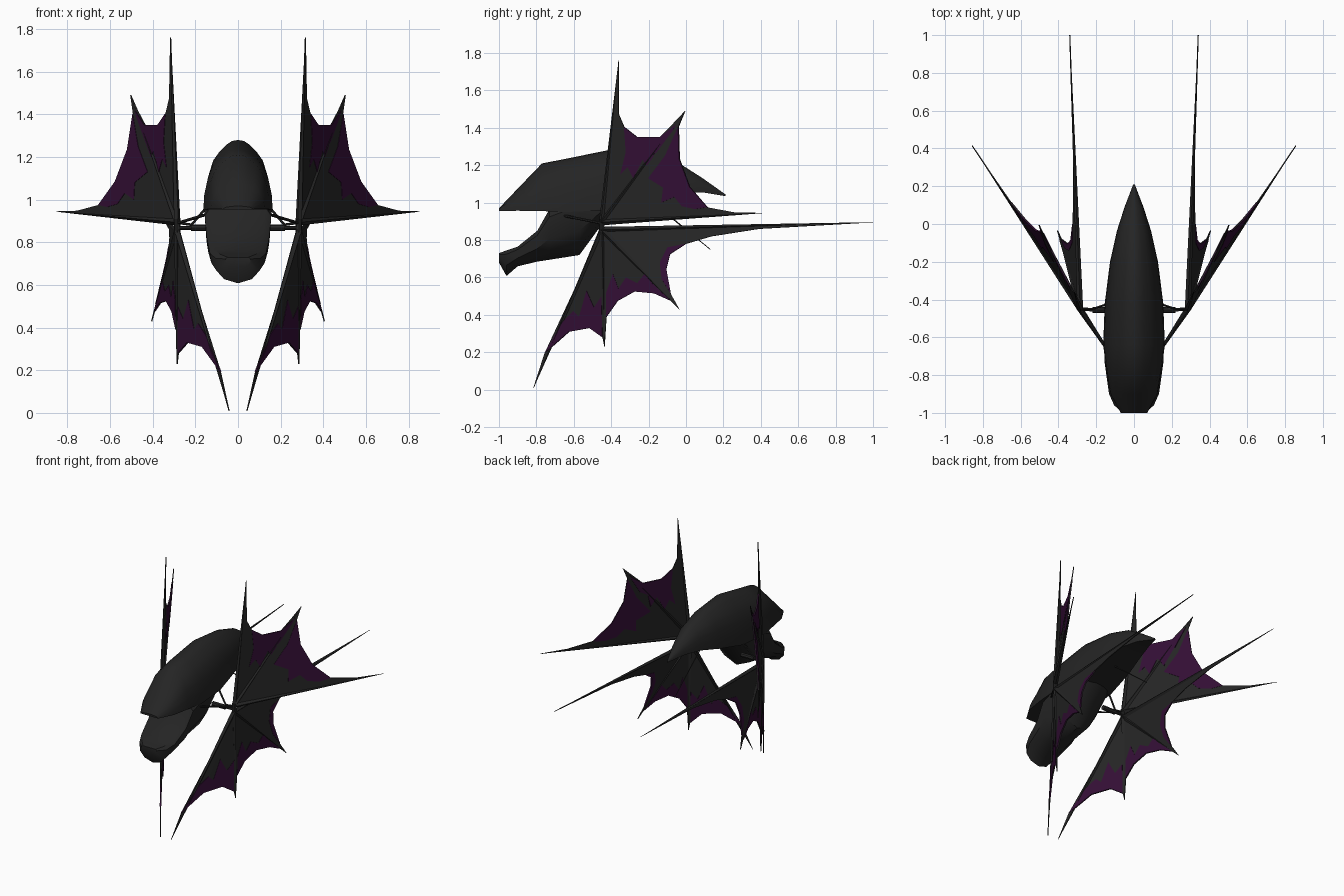
import bpy, bmesh, math
from mathutils import Vector

if "Cube" in bpy.data.objects:
    bpy.data.objects.remove(bpy.data.objects["Cube"])

def mat(name, r, g, b):
    m = bpy.data.materials.new(name)
    m.diffuse_color = (r, g, b, 1)
    m.use_nodes = True
    m.node_tree.nodes["Principled BSDF"].inputs["Base Color"].default_value = m.diffuse_color
    return m

BLACK = mat("charcoal", 0.018, 0.018, 0.018)
PURPLE = mat("dark purple", 0.033, 0.0045, 0.035)

def add(name, bm, m, angle=None):
    bmesh.ops.recalc_face_normals(bm, faces=bm.faces)
    me = bpy.data.meshes.new(name)
    bm.to_mesh(me)
    bm.free()
    me.materials.append(m)
    o = bpy.data.objects.new(name, me)
    bpy.context.collection.objects.link(o)
    if angle:
        bpy.ops.object.select_all(action='DESELECT')
        o.select_set(True)
        bpy.context.view_layer.objects.active = o
        bpy.ops.object.shade_smooth_by_angle(angle=math.radians(angle))
    return o

def loft(name, half, sections, m):
    """half: (x, z) fractions of the right half; sections: y, bottom, top, half width."""
    ring = half + [(-x, z) for x, z in reversed(half) if x > 0]
    bm = bmesh.new()
    rows = [[bm.verts.new((x * w, y, zb + z * (zt - zb))) for x, z in ring]
            for y, zb, zt, w in sections]
    n = len(ring)
    for a, b in zip(rows, rows[1:]):
        for i in range(n):
            j = (i + 1) % n
            bm.faces.new((a[i], a[j], b[j], b[i]))
    bm.faces.new(rows[0])
    bm.faces.new(rows[-1])
    return add(name, bm, m, 35)

def spike(name, a, b, r1, r2, sides=4):
    a, b = Vector(a), Vector(b)
    d = b - a
    bm = bmesh.new()
    bmesh.ops.create_cone(bm, cap_ends=True, segments=sides, radius1=r1, radius2=r2, depth=d.length)
    q = d.to_track_quat('Z', 'Y')
    for v in bm.verts:
        v.co = q @ v.co + (a + b) / 2
    return add(name, bm, BLACK)

def plate(name, tri, pts, thick, m, s):
    """Flat plate in the plane of tri, outlined by (y, z) points; s mirrors it."""
    h, a, b = (Vector(p) for p in tri)
    n = (a - h).cross(b - h)
    bm = bmesh.new()
    vs = []
    for y, z in pts:
        x = h.x - (n.y * (y - h.y) + n.z * (z - h.z)) / n.x
        vs.append(bm.verts.new((s * x, y, z)))
    f = bm.faces.new(vs)
    bmesh.ops.triangulate(bm, faces=[f])
    o = add(name, bm, m)
    mod = o.modifiers.new("thickness", 'SOLIDIFY')
    mod.thickness, mod.offset = thick, 0
    return o

# Upper hull
loft("upper_hull",
     [(0, 1), (.18, .985), (.35, .93), (.56, .83), (.75, .7), (.88, .5), (.97, .26), (1, 0), (0, .0)],
     [(-1.0, .955, .97, .07), (-.9, .957, 1.075, .125), (-.77, .955, 1.21, .147), (-.64, .95, 1.235, .163),
      (-.42, .96, 1.28, .155), (-.2, 1.01, 1.26, .127), (-.035, 1.05, 1.21, .09),
      (.09, 1.055, 1.13, .05), (.21, 1.035, 1.045, .004)], BLACK)

# Lower jaw
loft("lower_jaw",
     [(0, 1), (.82, 1), (1, .85), (.95, .42), (.62, .14), (0, 0)],
     [(-1.0, .68, .73, .06), (-.96, .608, .745, .105), (-.9, .66, .765, .132), (-.795, .685, .85, .147),
      (-.73, .695, .965, .156), (-.57, .72, 1.03, .158), (-.46, .87, 1.05, .152),
      (-.35, 1.0, 1.06, .135)], BLACK)

# Rear antenna under the tail
spike("tail_antenna", (0, -.2, 1.02), (0, .13, .75), .005, .002)

UP, LOW = (.285, -.45, .895), (.285, -.45, .855)
T1, T2, T3 = (.316, -.36, 1.76), (.503, -.005, 1.49), (.857, .415, .945)
A, B, C, D = (.34, 1.0, .895), (.405, -.035, .43), (.285, -.435, .23), (.042, -.815, .01)

# Wing panels: hub, tip, tip, scalloped edge, inner outline of the purple patch
PANELS = [
    ("upper_inner_web", UP, T1, T2,
     [(-.36, 1.475), (-.33, 1.405), (-.26, 1.35), (-.14, 1.35), (-.05, 1.42)], (1, 5),
     [(-.12, 1.29), (-.17, 1.26), (-.19, 1.17), (-.23, 1.23), (-.28, 1.13), (-.31, 1.19), (-.35, 1.15), (-.32, 1.27)]),
    ("upper_outer_web", UP, T2, T3,
     [(-.04, 1.405), (-.035, 1.235), (.02, 1.085), (.115, .975), (.26, .948)], (0, 4),
     [(.05, .965), (-.02, .98), (-.06, 1.03), (-.13, 1.0), (-.12, 1.08), (-.2, 1.13), (-.11, 1.25)]),
    ("lower_outer_web", LOW, A, B,
     [(.39, .86), (.135, .82), (0, .78), (-.085, .725), (-.105, .645), (-.08, .51)], (2, 6),
     [(-.13, .59), (-.14, .68), (-.1, .76)]),
    ("lower_middle_web", LOW, B, C,
     [(-.08, .475), (-.17, .515), (-.275, .525), (-.365, .475), (-.425, .39)], (0, 5),
     [(-.425, .52), (-.39, .62), (-.36, .54), (-.32, .6), (-.26, .57), (-.22, .62), (-.18, .57)]),
    ("lower_front_web", LOW, C, D,
     [(-.445, .28), (-.515, .33), (-.625, .31), (-.755, .195)], (0, 4),
     [(-.66, .36), (-.6, .42), (-.57, .39), (-.53, .53), (-.49, .44), (-.45, .5)]),
]

for side, s in (("right", 1), ("left", -1)):
    def mx(p):
        return (p[0] * s, p[1], p[2])
    # Webs with purple patches
    for name, h, a, b, edge, (i, j), inner in PANELS:
        plate(f"{side}_{name}", (h, a, b), [h[1:], a[1:]] + edge + [b[1:]], .006, BLACK, s)
        plate(f"{side}_{name}_patch", (h, a, b), edge[i:j] + inner, .010, PURPLE, s)
    # Wing ribs
    for k, t in enumerate((T1, T2, T3)):
        spike(f"{side}_upper_rib_{k + 1}", mx(UP), mx(t), .016, .0008)
    for k, t in enumerate((A, B, C, D)):
        spike(f"{side}_lower_rib_{k + 1}", mx(LOW), mx(t), .016, .0008)
    # Hub and struts joining wings to the hull
    spike(f"{side}_hub", mx((.285, -.45, .84)), mx((.285, -.45, .91)), .015, .015, 8)
    spike(f"{side}_strut_sleeve", mx((.12, -.455, .868)), mx((.22, -.455, .868)), .016, .016, 8)
    spike(f"{side}_strut_rod", mx((.2, -.455, .868)), mx((.285, -.45, .868)), .009, .009, 8)
    spike(f"{side}_front_brace", mx((.15, -.65, .93)), mx((.285, -.45, .89)), .007, .007, 6)
    spike(f"{side}_upper_brace", mx((.13, -.42, .985)), mx((.22, -.45, .88)), .006, .006, 6)
    spike(f"{side}_brace_link", mx((.215, -.45, .882)), mx((.285, -.45, .892)), .006, .006, 6)
